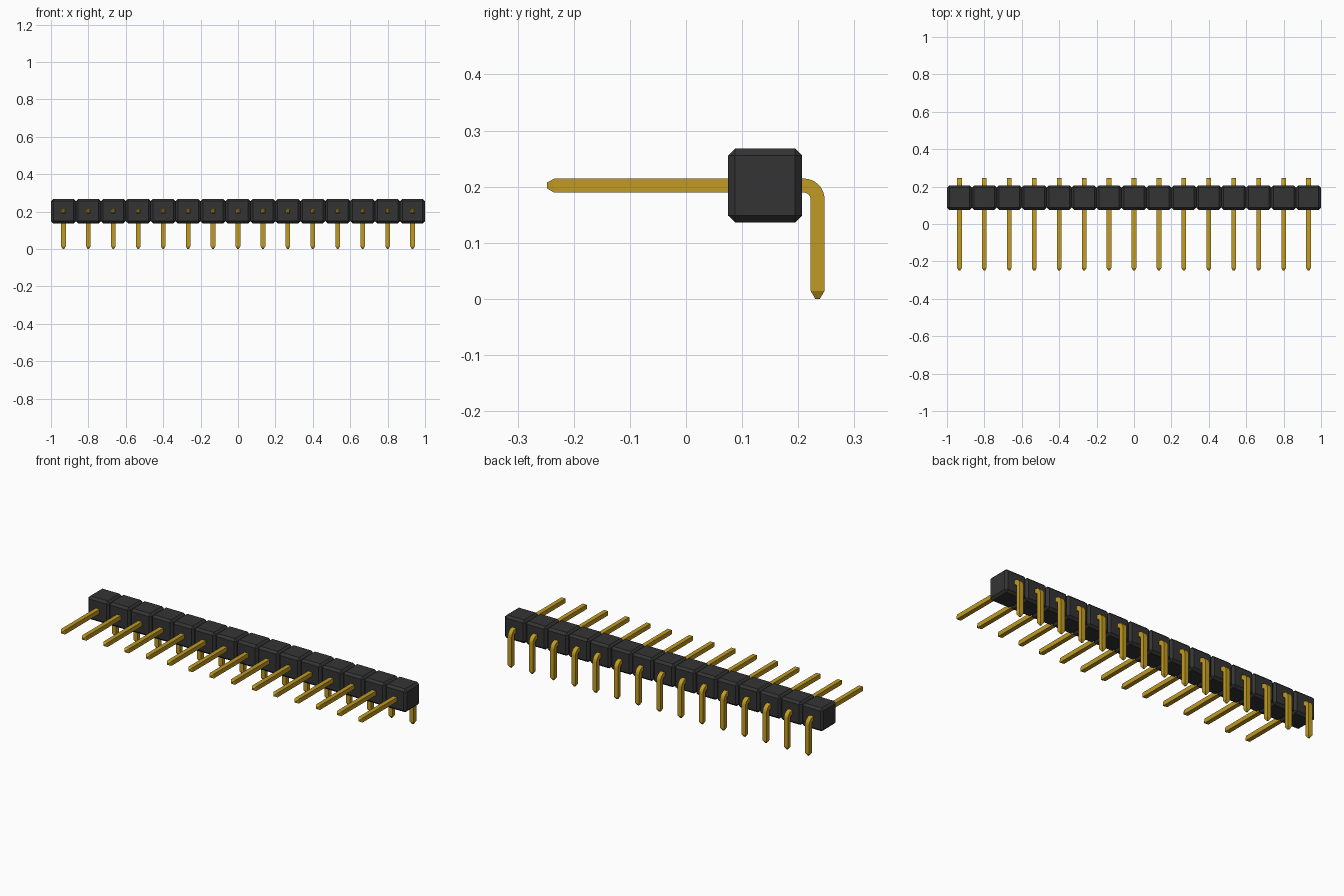
import bpy, bmesh, math
from mathutils import Vector

cube = bpy.data.objects.get("Cube")
if cube:
    bpy.data.objects.remove(cube, do_unlink=True)

COUNT = 15
PITCH = 2 / COUNT
BODY_Y, BODY_Z = 0.141, 0.202   # centre of the housings
HALF = 0.0125                   # half thickness of a pin


def material(name, rgb, roughness):
    m = bpy.data.materials.new(name)
    m.use_nodes = True
    m.diffuse_color = (*rgb, 1)
    bsdf = m.node_tree.nodes["Principled BSDF"]
    bsdf.inputs["Base Color"].default_value = (*rgb, 1)
    bsdf.inputs["Roughness"].default_value = roughness
    return m


def mesh_from(bm, name, mat):
    bmesh.ops.recalc_face_normals(bm, faces=bm.faces)
    me = bpy.data.meshes.new(name)
    bm.to_mesh(me)
    bm.free()
    me.materials.append(mat)
    return me


black = material("black plastic", (0.034, 0.034, 0.034), 0.6)
gold = material("gold metal", (0.54, 0.33, 0.016), 0.4)

# Housing block with every edge chamfered
bm = bmesh.new()
bmesh.ops.create_cube(bm, size=1)
bmesh.ops.scale(bm, vec=(PITCH, 0.132, 0.132), verts=bm.verts)
bmesh.ops.bevel(bm, geom=bm.edges[:], offset=0.0125, segments=1,
                profile=0.5, affect='EDGES')
housing_mesh = mesh_from(bm, "housing", black)

# Pin path stations: y, z, heading (0 = back, 90 = down), half thickness
R, BEND_Y, BEND_Z = 0.0245, 0.21, 0.1775
stations = [(-0.248, BODY_Z, 0, 0.005), (-0.235, BODY_Z, 0, HALF)]
for i in range(9):
    deg = 90 * i / 8
    a = math.radians(deg)
    stations.append((BEND_Y + R * math.sin(a), BEND_Z + R * math.cos(a), deg, HALF))
stations += [(BEND_Y + R, 0.0145, 90, HALF), (BEND_Y + R, 0, 90, 0.004)]

# Square section swept along the path
bm = bmesh.new()
rings = []
for y, z, deg, h in stations:
    a = math.radians(deg)
    out = Vector((0, math.sin(a), math.cos(a)))
    rings.append([bm.verts.new(Vector((sx * h, y, z)) + out * (sz * h))
                  for sx, sz in ((-1, -1), (1, -1), (1, 1), (-1, 1))])
for r0, r1 in zip(rings, rings[1:]):
    for k in range(4):
        n = (k + 1) % 4
        bm.faces.new((r0[k], r0[n], r1[n], r1[k]))
bm.faces.new(rings[0])
bm.faces.new(rings[-1])
pin_mesh = mesh_from(bm, "pin", gold)

# Row of housings and pins
for i in range(COUNT):
    x = (i - (COUNT - 1) / 2) * PITCH
    for name, me, loc in (("housing", housing_mesh, (x, BODY_Y, BODY_Z)),
                          ("pin", pin_mesh, (x, 0, 0))):
        ob = bpy.data.objects.new(f"{name}_{i + 1:02d}", me)
        ob.location = loc
        bpy.context.collection.objects.link(ob)

# Smooth only the pin bends
bpy.ops.object.select_all(action='DESELECT')
pin = bpy.data.objects["pin_01"]
pin.select_set(True)
bpy.context.view_layer.objects.active = pin
bpy.ops.object.shade_smooth_by_angle(angle=math.radians(20))
